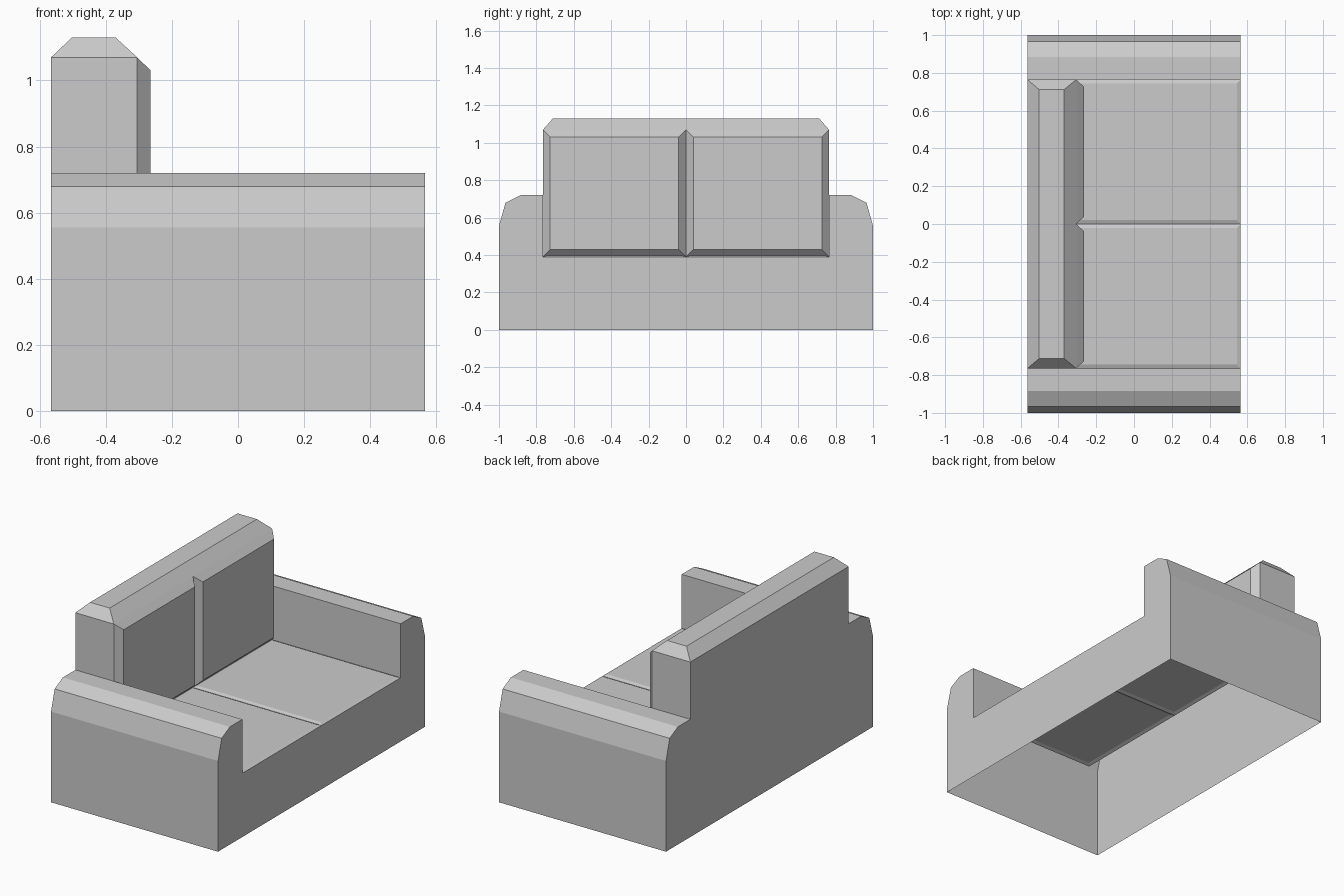
import bpy, bmesh
from mathutils import Vector

if "Cube" in bpy.data.objects:
    bpy.data.objects.remove(bpy.data.objects["Cube"])

X, XB = 0.565, -0.305        # half depth, front plane of the backrest
Y = 0.765                    # inner side of the arms
SEAT, ARM, BACK, TOP = 0.39, 0.72, 1.07, 1.13


def make_object(name, polys, fix_normals=False):
    bm = bmesh.new()
    for poly in polys:
        bm.faces.new([bm.verts.new(p) for p in poly])
    bmesh.ops.remove_doubles(bm, verts=bm.verts, dist=1e-4)
    if fix_normals:
        bmesh.ops.recalc_face_normals(bm, faces=bm.faces)
    mesh = bpy.data.meshes.new(name)
    bm.to_mesh(mesh)
    bm.free()
    obj = bpy.data.objects.new(name, mesh)
    bpy.context.collection.objects.link(obj)
    return obj


def cushion(name, origin, u, v, inset, rise):
    """Rectangle u x v whose middle is raised with sloped borders."""
    o, u, v = Vector(origin), Vector(u), Vector(v)
    du, dv = u.normalized() * inset, v.normalized() * inset
    lift = u.cross(v).normalized() * rise
    outer = [o, o + u, o + u + v, o + v]
    inner = [outer[0] + du + dv, outer[1] - du + dv,
             outer[2] - du - dv, outer[3] + du - dv]
    inner = [p + lift for p in inner]
    polys = [inner]
    for i in range(4):
        j = (i + 1) % 4
        polys.append([outer[i], outer[j], inner[j], inner[i]])
    make_object(name, polys)


# Hollow sofa body, open underneath: end outlines joined by arm strips
arm = [(1.0, 0), (1.0, 0.555), (0.965, 0.68), (0.885, ARM), (Y, ARM)]


def outline(x, height):
    half = arm + [(Y, height)]
    return [(x, y, z) for y, z in half] + [(x, -y, z) for y, z in reversed(half)]


polys = [outline(X, SEAT), outline(-X, BACK)]
for s in (-1, 1):
    for (y0, z0), (y1, z1) in zip(arm, arm[1:]):
        polys.append([(-X, s * y0, z0), (X, s * y0, z0),
                      (X, s * y1, z1), (-X, s * y1, z1)])
    # inner arm wall, then the backrest end above the arm
    for x0, x1, z in ((XB, X, SEAT), (-X, XB, BACK)):
        polys.append([(x0, s * Y, ARM), (x1, s * Y, ARM),
                      (x1, s * Y, z), (x0, s * Y, z)])

# Chamfered top of the backrest
low = [(-X, -Y, BACK), (XB, -Y, BACK), (XB, Y, BACK), (-X, Y, BACK)]
high = [(-0.502, -0.712, TOP), (-0.37, -0.712, TOP),
        (-0.37, 0.712, TOP), (-0.502, 0.712, TOP)]
polys.append(high)
for i in range(4):
    j = (i + 1) % 4
    polys.append([low[i], low[j], high[j], high[i]])
make_object("sofa_body", polys, fix_normals=True)

# Two seat cushions and two back cushions
for side, y in (("left", -Y), ("right", 0)):
    start = (XB, y, SEAT)
    cushion("seat_cushion_" + side, start, (X - XB, 0, 0), (0, Y, 0), 0.02, 0.008)
    cushion("back_cushion_" + side, start, (0, Y, 0), (0, 0, BACK - SEAT), 0.039, 0.04)
